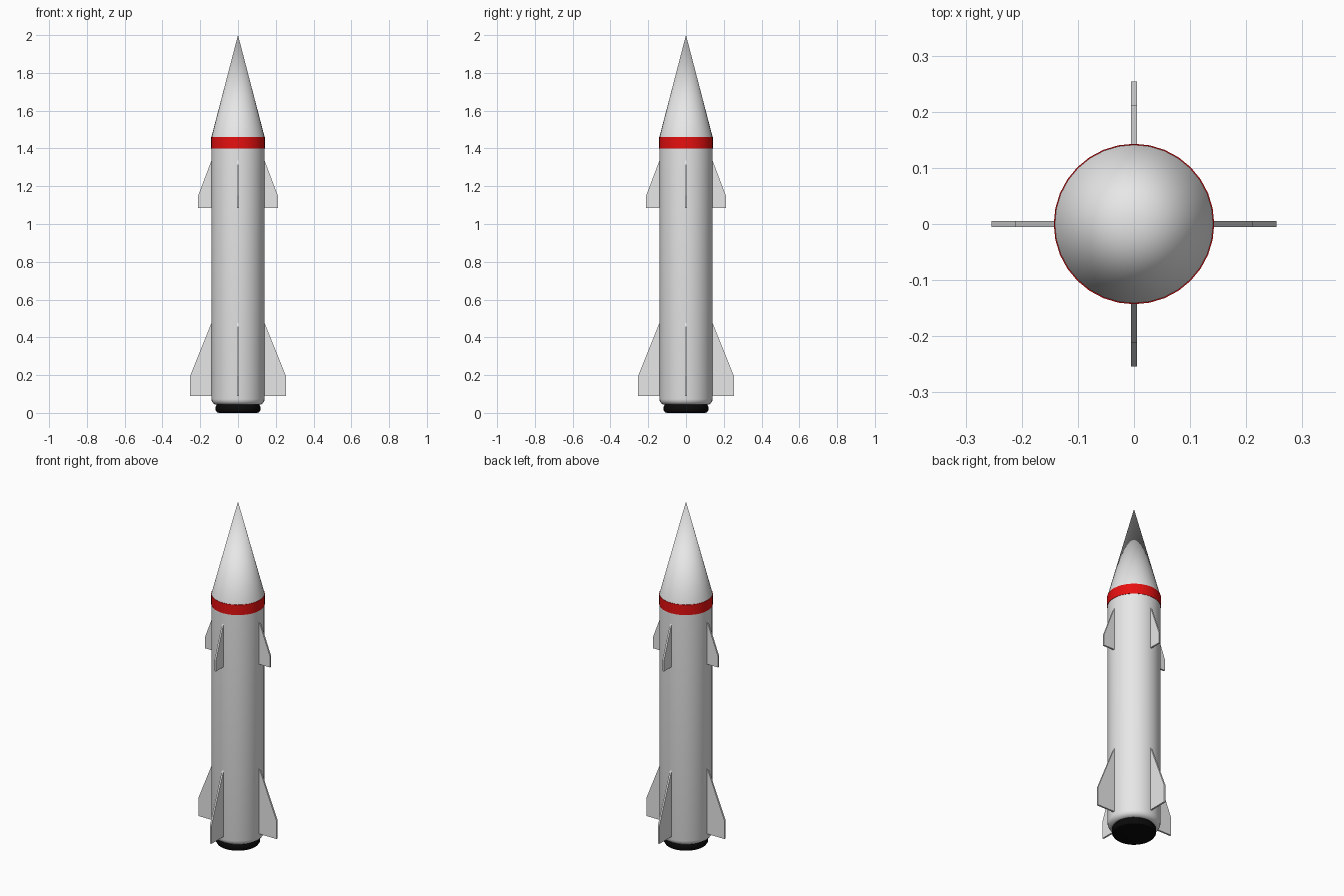
import bpy
import bmesh
import math
from mathutils import Matrix

cube = bpy.data.objects.get("Cube")
if cube:
    bpy.data.objects.remove(cube, do_unlink=True)

SEGMENTS = 32


def material(name, colour):
    mat = bpy.data.materials.new(name)
    mat.use_nodes = True
    mat.diffuse_color = colour
    mat.node_tree.nodes["Principled BSDF"].inputs["Base Color"].default_value = colour
    return mat


white = material("off_white", (0.8, 0.8, 0.8, 1))
red = material("red", (0.8, 0.005, 0.005, 1))
black = material("black", (0.003, 0.003, 0.003, 1))


def make_object(name, bm, mats, smooth=False):
    bmesh.ops.recalc_face_normals(bm, faces=bm.faces)
    mesh = bpy.data.meshes.new(name)
    bm.to_mesh(mesh)
    bm.free()
    for mat in mats:
        mesh.materials.append(mat)
    obj = bpy.data.objects.new(name, mesh)
    bpy.context.collection.objects.link(obj)
    if smooth:
        bpy.ops.object.select_all(action="DESELECT")
        obj.select_set(True)
        bpy.context.view_layer.objects.active = obj
        bpy.ops.object.shade_smooth_by_angle(angle=math.radians(35))
    return obj


def lathe(profile):
    """Spin (radius, height) points round z; ends on the axis become fans."""
    bm = bmesh.new()
    verts = [bm.verts.new((r, 0, z)) for r, z in profile]
    edges = [bm.edges.new(pair) for pair in zip(verts, verts[1:])]
    bmesh.ops.spin(bm, geom=verts + edges, cent=(0, 0, 0), axis=(0, 0, 1),
                   angle=math.tau, steps=SEGMENTS, use_merge=True)
    bmesh.ops.remove_doubles(bm, verts=bm.verts, dist=0.0001)
    return bm


# Fuselage with rounded tail edge, red band and pointed nose
R, ROUND = 0.141, 0.03
tail = [(R - ROUND + ROUND * math.sin(a), 0.043 + ROUND * (1 - math.cos(a)))
        for a in (math.radians(22.5 * i) for i in range(5))]
BAND_LOW, BAND_HIGH = 1.4, 1.46
bm = lathe([(0, 0.043)] + tail
           + [(R, BAND_LOW), (R + 0.002, BAND_LOW), (R + 0.002, BAND_HIGH), (R, BAND_HIGH), (0, 2)])
for face in bm.faces:
    heights = [v.co.z for v in face.verts]
    if min(heights) > BAND_LOW - 0.001 and max(heights) < BAND_HIGH + 0.001:
        face.material_index = 1
make_object("fuselage", bm, [white, red], smooth=True)

# Engine nozzle
bm = lathe([(0, 0), (0.1, 0), (0.112, 0.004), (0.118, 0.014),
            (0.118, 0.034), (0.112, 0.046), (0, 0.046)])
make_object("nozzle", bm, [black], smooth=True)


# Fins: four clipped triangles in each ring
def fin_ring(name, bottom, tip_top, root_top, reach, thickness=0.01):
    inner = 0.12
    slope = (root_top - tip_top) / (reach - R)
    outline = [(inner, bottom), (reach, bottom), (reach, tip_top),
               (inner, root_top + slope * (R - inner))]
    for i, side in enumerate(("left", "back", "right", "front")):
        bm = bmesh.new()
        face = bm.faces.new([bm.verts.new((x, -thickness / 2, z)) for x, z in outline])
        result = bmesh.ops.extrude_face_region(bm, geom=[face])
        moved = [v for v in result["geom"] if isinstance(v, bmesh.types.BMVert)]
        bmesh.ops.translate(bm, verts=moved, vec=(0, thickness, 0))
        bmesh.ops.rotate(bm, verts=bm.verts, cent=(0, 0, 0),
                         matrix=Matrix.Rotation(i * math.pi / 2, 3, "Z"))
        make_object(f"{name}_{side}", bm, [white])


fin_ring("tail_fin", 0.09, 0.195, 0.475, 0.254)
fin_ring("upper_fin", 1.085, 1.15, 1.335, 0.211)
